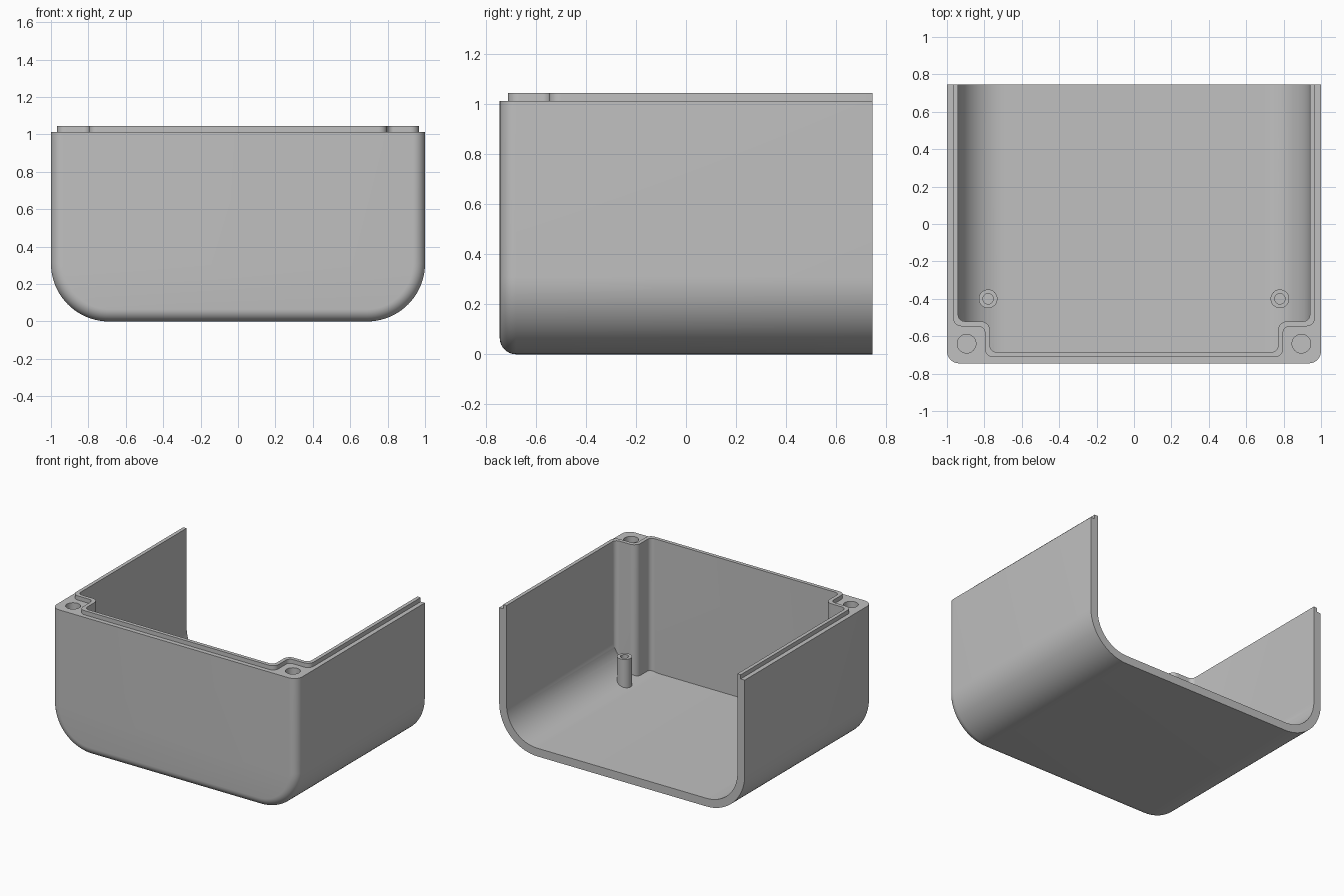
import bpy, bmesh, math
from mathutils import Vector

if "Cube" in bpy.data.objects:
    bpy.data.objects.remove(bpy.data.objects["Cube"])

TOP, LIP_TOP, BACK = 1.013, 1.044, 0.745

plastic = bpy.data.materials.new("grey plastic")
plastic.diffuse_color = (0.53, 0.53, 0.53, 1)
plastic.use_nodes = True
plastic.node_tree.nodes["Principled BSDF"].inputs["Base Color"].default_value = plastic.diffuse_color


def rounded(corners, n=12):
    """Closed right-angled outline from (x, y, fillet radius) corners."""
    pts = []
    for i, (x, y, r) in enumerate(corners):
        p = Vector((x, y))
        if r == 0:
            pts.append(p)
            continue
        da = (Vector(corners[i - 1][:2]) - p).normalized()
        db = (Vector(corners[(i + 1) % len(corners)][:2]) - p).normalized()
        c = p + r * (da + db)
        for k in range(n + 1):
            t = math.pi / 2 * k / n
            pts.append(c - r * (db * math.cos(t) + da * math.sin(t)))
    return pts


def loft(name, rings):
    """Solid skinned through equal-sized rings, capped at both ends."""
    bm = bmesh.new()
    loops = [[bm.verts.new(p) for p in ring] for ring in rings]
    n = len(loops[0])
    for a, b in zip(loops, loops[1:]):
        for i in range(n):
            j = (i + 1) % n
            bm.faces.new((a[i], a[j], b[j], b[i]))
    bm.faces.new(loops[0])
    bm.faces.new(loops[-1])
    bmesh.ops.recalc_face_normals(bm, faces=bm.faces)
    mesh = bpy.data.meshes.new(name)
    bm.to_mesh(mesh)
    bm.free()
    mesh.materials.append(plastic)
    obj = bpy.data.objects.new(name, mesh)
    bpy.context.collection.objects.link(obj)
    return obj


def prism(name, outline, z0, z1):
    return loft(name, [[(p.x, p.y, z) for p in outline] for z in (z0, z1)])


def lathe(name, x, y, profile, n=32):
    return loft(name, [[(x + r * math.cos(math.tau * i / n), y + r * math.sin(math.tau * i / n), z)
                        for i in range(n)] for r, z in profile])


def combine(obj, tool, operation):
    """Apply a boolean and discard the tool."""
    mod = obj.modifiers.new("cut", 'BOOLEAN')
    mod.operation, mod.solver, mod.object = operation, 'EXACT', tool
    bpy.context.view_layer.update()
    mesh = bpy.data.meshes.new_from_object(
        obj.evaluated_get(bpy.context.evaluated_depsgraph_get()))
    obj.modifiers.clear()
    obj.data = mesh
    bpy.data.objects.remove(tool)


def smooth(obj):
    bpy.ops.object.select_all(action='DESELECT')
    obj.select_set(True)
    bpy.context.view_layer.objects.active = obj
    bpy.ops.object.shade_smooth_by_angle(angle=math.radians(30))


def u_ring(inset, y, top):
    """Tub cross-section: flat top, big rounded bottom corners."""
    w, r = 1 - inset, 0.31 - inset
    outline = rounded([(w, top, 0), (-w, top, 0), (-w, inset, r), (w, inset, r)], 20)
    return [(p.x, y, p.y) for p in outline]


def plan(grow, convex, concave):
    """Plan of the cavity, stepping in around the two corner bosses."""
    x1, x2, y1, y2 = 0.94 + grow, 0.77 + grow, -0.52 - grow, -0.685 - grow
    right = [(x1, 1.0, 0), (x1, y1, concave), (x2, y1, convex), (x2, y2, concave)]
    return rounded(right + [(-x, y, r) for x, y, r in reversed(right)], 8)


# Outer tub with rounded front edge, overlong at the back
R = 0.065
rings = []
for k in range(9):
    t = math.pi / 2 * k / 8
    rings.append(u_ring(R * (1 - math.sin(t)), -BACK + R * (1 - math.cos(t)), TOP))
shell = loft("case_shell", rings + [u_ring(0, 0.9, TOP)])

# Raised lip following the cavity
combine(shell, prism("lip", plan(0.027, 0.035, 0.045), 0.9, LIP_TOP), 'UNION')

# Hollow cavity that leaves the corner bosses standing
cavity = loft("cavity", [u_ring(0.06, -0.9, 1.5), u_ring(0.06, 1.2, 1.5)])
combine(cavity, prism("cavity_plan", plan(0, 0.05, 0.035), -0.5, 2), 'INTERSECT')
combine(shell, cavity, 'DIFFERENCE')

# Open back, trimmed flat
trim = rounded([(-2, BACK, 0), (2, BACK, 0), (2, 2, 0), (-2, 2, 0)])
combine(shell, prism("back_trim", trim, -1, 2), 'DIFFERENCE')

for side, label in ((-1, "left"), (1, "right")):
    # Screw holes in the corner bosses
    hole = lathe("screw_hole", side * 0.895, -0.64, [(0.05, 0.55), (0.05, 1.3)])
    combine(shell, hole, 'DIFFERENCE')
    # Hollow mounting post on the floor
    post = lathe("mounting_post_" + label, side * 0.78, -0.4,
                 [(0.05, 0.05), (0.05, 0.275), (0.028, 0.275), (0.028, 0.1)])
    smooth(post)

smooth(shell)
